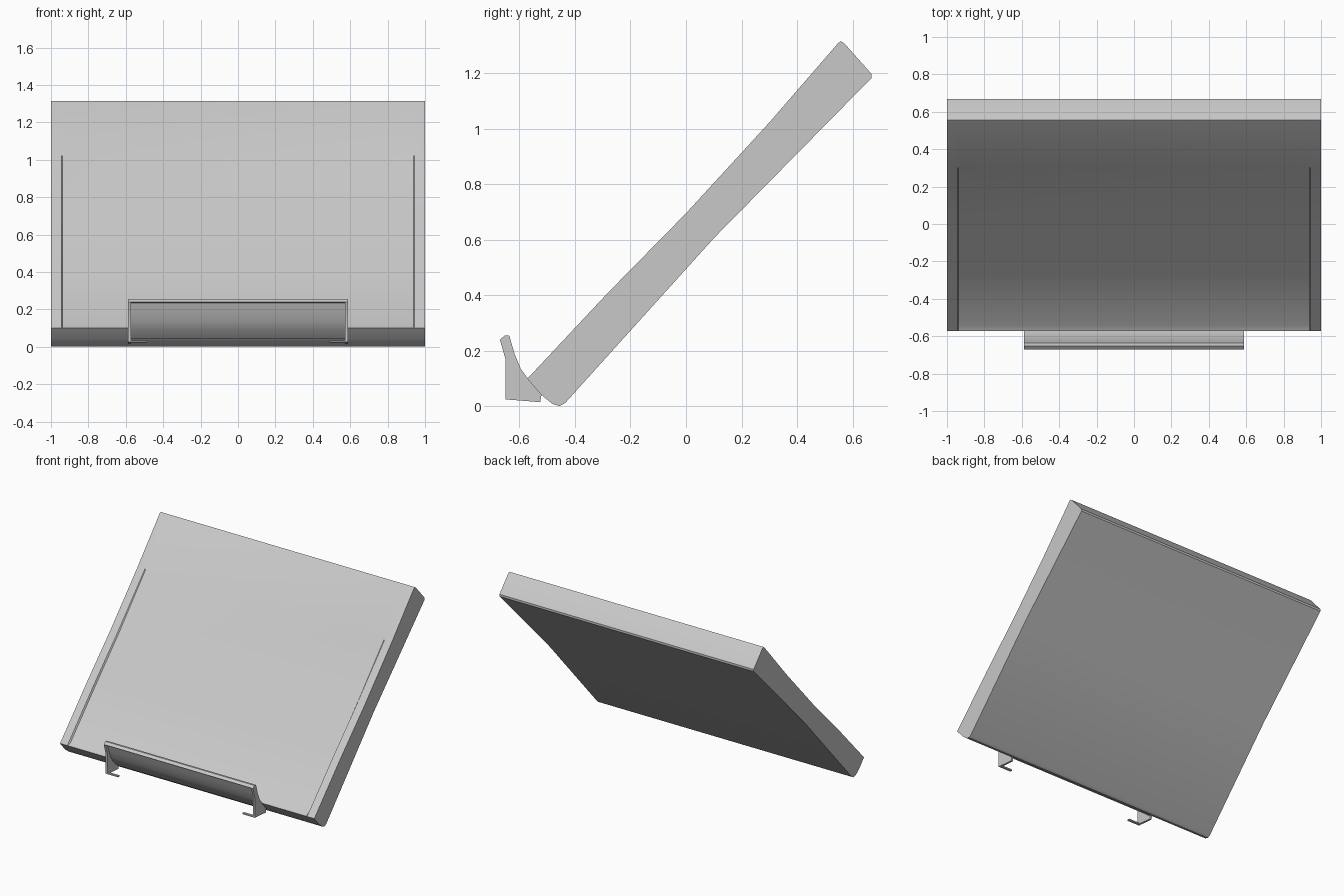
import bpy, bmesh, math

cube = bpy.data.objects.get("Cube")
if cube:
    bpy.data.objects.remove(cube, do_unlink=True)

# One plain grey for the whole model
grey = bpy.data.materials.new("light grey")
grey.use_nodes = True
colour = (0.58, 0.58, 0.58, 1)
grey.diffuse_color = colour
grey.node_tree.nodes["Principled BSDF"].inputs["Base Color"].default_value = colour


def loft(name, sections):
    """Join (x, [(y, z), ...]) sections into a closed solid."""
    bm = bmesh.new()
    rings = [[bm.verts.new((x, y, z)) for y, z in prof] for x, prof in sections]
    n = len(rings[0])
    for a, b in zip(rings, rings[1:]):
        for i in range(n):
            j = (i + 1) % n
            bm.faces.new((a[i], a[j], b[j], b[i]))
    bm.faces.new(rings[0])
    bm.faces.new(rings[-1])
    bmesh.ops.recalc_face_normals(bm, faces=bm.faces)
    mesh = bpy.data.meshes.new(name)
    bm.to_mesh(mesh)
    bm.free()
    mesh.materials.append(grey)
    obj = bpy.data.objects.new(name, mesh)
    bpy.context.collection.objects.link(obj)
    bpy.ops.object.select_all(action='DESELECT')
    obj.select_set(True)
    bpy.context.view_layer.objects.active = obj
    bpy.ops.object.shade_smooth_by_angle(angle=math.radians(25))
    return obj


def bar(name, x0, x1, prof):
    return loft(name, [(x0, prof), (x1, prof)])


# Leaning board: (y, z, recess depth), front edge upward then down the back
board = [(-0.572, 0.10, 0), (-0.55, 0.122, 0.012), (-0.28, 0.41, 0.012),
         (0.0, 0.695, 0.008), (0.3, 1.022, 0.002), (0.547, 1.307, 0),
         (0.557, 1.315, 0), (0.57, 1.307, 0), (0.668, 1.197, 0),
         (0.668, 1.182, 0), (0.1, 0.605, 0), (-0.435, 0.012, 0),
         (-0.455, 0.001, 0), (-0.48, 0.008, 0), (-0.52, 0.04, 0)]
rim = [(y, z) for y, z, d in board]
panel = [(y + 0.73 * d, z - 0.68 * d) for y, z, d in board]
loft("leaning_board", [(-1, rim), (-0.943, rim), (-0.937, panel),
                       (0.937, panel), (0.943, rim), (1, rim)])

# Curved retaining lip along the lower edge
lip = [(-0.67, 0.24), (-0.652, 0.255), (-0.636, 0.254), (-0.617, 0.188),
       (-0.595, 0.135), (-0.565, 0.094), (-0.52, 0.045), (-0.535, 0.043),
       (-0.585, 0.09), (-0.612, 0.135), (-0.633, 0.185), (-0.65, 0.235)]
bar("retaining_lip", -0.583, 0.583, lip)

# End plates and their inward feet
plate = [(-0.67, 0.24), (-0.652, 0.255), (-0.636, 0.254), (-0.617, 0.188),
         (-0.595, 0.135), (-0.565, 0.094), (-0.52, 0.045), (-0.525, 0.015),
         (-0.65, 0.025), (-0.65, 0.17)]
foot = [(-0.65, 0.025), (-0.65, 0.034), (-0.632, 0.033), (-0.632, 0.024)]
for side, s in (("left", 1), ("right", -1)):
    bar(side + "_end_plate", s * 0.573, s * 0.587, plate)
    bar(side + "_foot", s * 0.49, s * 0.58, foot)
